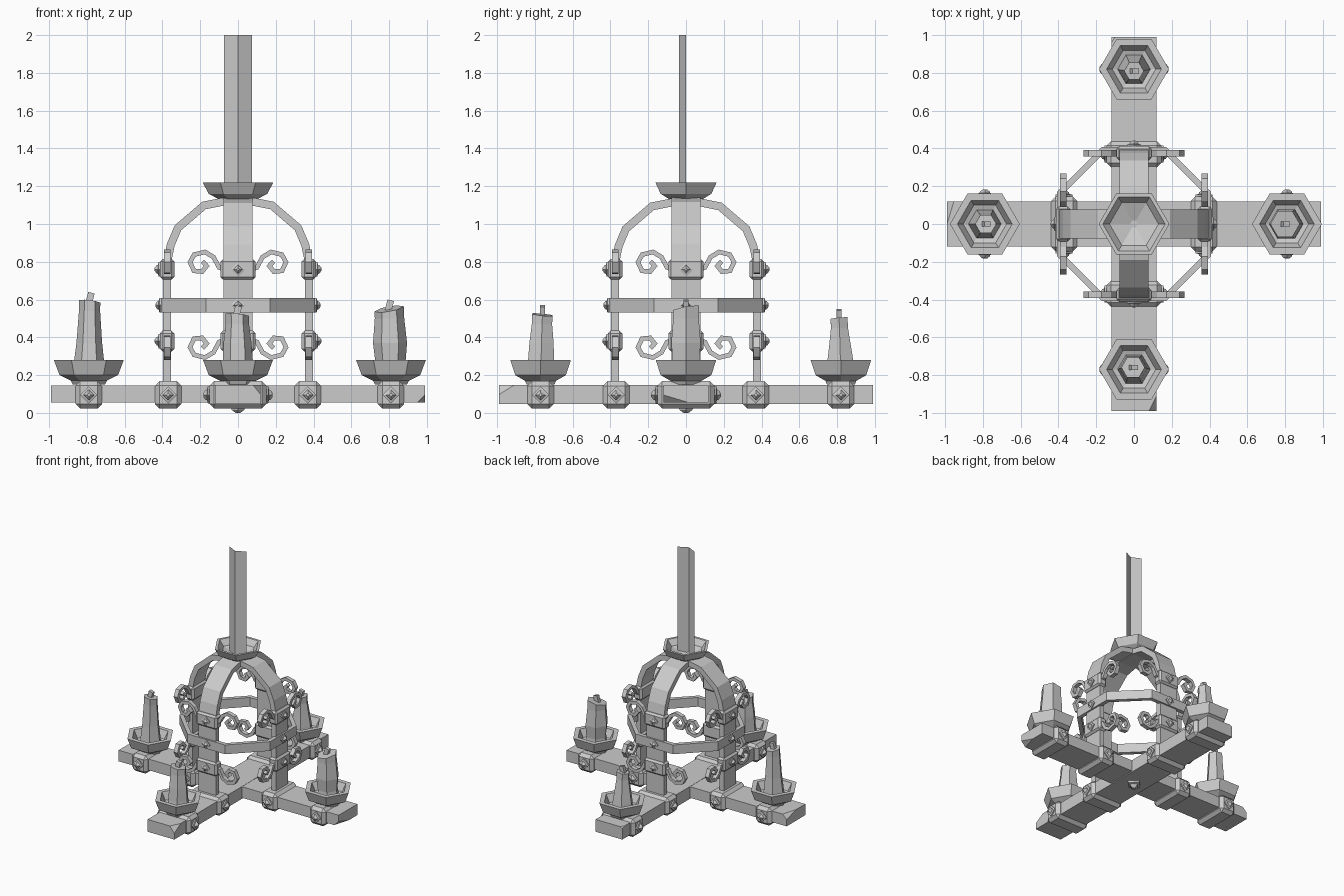
import bpy, bmesh
from math import pi, cos, sin, radians
from mathutils import Matrix, Vector

if "Cube" in bpy.data.objects:
    bpy.data.objects.remove(bpy.data.objects["Cube"])

grey = bpy.data.materials.new("plain_grey")
grey.use_nodes = True
grey.diffuse_color = (0.6, 0.6, 0.6, 1)
grey.node_tree.nodes["Principled BSDF"].inputs["Base Color"].default_value = (0.6, 0.6, 0.6, 1)

UPRIGHT = Matrix.Rotation(pi / 2, 4, 'X')   # local y becomes z


def turn(k):
    return Matrix.Rotation(k * pi / 2, 4, 'Z')


def finish(name, bm, matrix=Matrix()):
    bm.transform(matrix)
    bmesh.ops.recalc_face_normals(bm, faces=bm.faces)
    mesh = bpy.data.meshes.new(name)
    bm.to_mesh(mesh)
    bm.free()
    mesh.materials.append(grey)
    obj = bpy.data.objects.new(name, mesh)
    bpy.context.collection.objects.link(obj)


def block(name, size, matrix, bevel=0, chips=()):
    """Box with optional chamfer; chips are (point, outward normal) cuts."""
    bm = bmesh.new()
    bmesh.ops.create_cube(bm, size=1, matrix=Matrix.Diagonal((*size, 1)))
    if bevel:
        bmesh.ops.bevel(bm, geom=bm.edges[:], offset=bevel, segments=1, affect='EDGES')
    for point, normal in chips:
        bmesh.ops.bisect_plane(bm, geom=bm.verts[:] + bm.edges[:] + bm.faces[:],
                               plane_co=point, plane_no=normal, clear_outer=True)
        bmesh.ops.holes_fill(bm, edges=bm.edges[:], sides=0)
    finish(name, bm, matrix)


def lathe(name, profile, matrix, sides=6, lean=(0, 0), slant=0):
    """Faceted turned shape; lean shifts the upper rings, slant tips the last one."""
    bm = bmesh.new()
    rings = []
    for i, (r, z) in enumerate(profile):
        f = i / (len(profile) - 1)
        tip = slant if i == len(profile) - 1 else 0
        ring = []
        for k in range(sides):
            a = 2 * pi * k / sides
            x, y = r * cos(a), r * sin(a)
            ring.append(bm.verts.new((x + lean[0] * f, y + lean[1] * f, z + tip * (x + y))))
        rings.append(ring)
    for low, high in zip(rings, rings[1:]):
        for k in range(sides):
            n = (k + 1) % sides
            bm.faces.new((low[k], low[n], high[n], high[k]))
    bm.faces.new(rings[0])
    bm.faces.new(rings[-1])
    finish(name, bm, matrix)


def ribbon(name, path, thick, width, matrix, closed=False):
    """Flat bar that follows a 2D path with mitred corners."""
    bm = bmesh.new()
    pts = [Vector(p) for p in path]
    count = len(pts)
    sections = []
    for i, p in enumerate(pts):
        before = pts[i - 1] if closed or i else None
        after = pts[(i + 1) % count] if closed or i < count - 1 else None
        d1 = (p - before).normalized() if before else (after - p).normalized()
        d2 = (after - p).normalized() if after else d1
        mid = (d1 + d2).normalized()
        n = Vector((-mid.y, mid.x)) * (thick / 2 / max(mid.dot(d1), 0.6))
        sections.append([bm.verts.new((*(p + s * n), w * width / 2))
                         for s, w in ((1, 1), (1, -1), (-1, -1), (-1, 1))])
    pairs = list(zip(sections, sections[1:]))
    if closed:
        pairs.append((sections[-1], sections[0]))
    else:
        bm.faces.new(sections[0])
        bm.faces.new(sections[-1])
    for a, b in pairs:
        for k in range(4):
            n = (k + 1) % 4
            bm.faces.new((a[k], a[n], b[n], b[k]))
    finish(name, bm, matrix)


def rivet(name, place, direction, scale=1.0):
    spin = Vector(direction).to_track_quat('Z', 'Y').to_matrix().to_4x4()
    lathe(name, [(.045, -.01), (.045, .01), (.028, .014), (.026, .022), (.01, .034)],
          Matrix.Translation(place) @ spin @ Matrix.Scale(scale, 4), sides=4)


# crossed beams, with chipped ends
block("cross_beam", (1.98, .24, .09), Matrix.Translation((0, 0, .1)),
      chips=[((.95, -.12, -.045), (1, -.3, -1)), ((-.96, .1, .045), (-1, .3, 1))])
block("long_beam", (.24, 1.98, .1), Matrix.Translation((0, 0, .097)),
      chips=[((.08, -.99, .05), (1, -.5, .8)), ((-.1, .99, .05), (-.6, .4, 1))])
rivet("bottom_rivet", (0, 0, .045), (0, 0, -1), 1.32)

# beam collars with side rivets: one at each candle, one at each strap foot
arms = [("front", 0, .77), ("left", 1, .81), ("back", 2, .82), ("right", 3, .79)]
for name, k, reach in arms:
    for part, dist, wide in (("candle", reach, .3), ("strap", .37, .29)):
        place = turn(k) @ Matrix.Translation((0, -dist, .095))
        block(f"{name}_{part}_collar", (wide, .14, .145), place, bevel=.024)
        for s in (-1, 1):
            side = turn(k) @ Vector((s, 0, 0))
            rivet(f"{name}_{part}_collar_rivet",
                  place @ Vector((s * wide / 2, 0, 0)), side)

# drip cups and candles
CUP = [(.085, .15), (.095, .17), (.155, .2), (.185, .28), (.145, .28), (.115, .22), (.08, .21)]
candles = {"front": (.52, .062, (-.005, .01), -.1), "left": (.55, .078, (-.01, 0), .18),
           "back": (.5, .052, (0, -.01), .1), "right": (.59, .056, (.005, 0), -.12)}
for name, k, reach in arms:
    base = Matrix.Translation(turn(k) @ Vector((0, -reach, 0)))
    lathe(f"{name}_cup", CUP, base)
    top, r, lean, slant = candles[name]
    lathe(f"{name}_candle", [(.088, .2), (.08, .27), (r + .012, .37), (r, top - .05), (r, top)],
          base, lean=lean, slant=slant)
    block(f"{name}_wick", (.035, .028, .07),
          base @ Matrix.Translation((*lean, top + .012)) @ Matrix.Rotation(radians(15), 4, 'Y'))

# two arched straps crossing at the top
half = [(.375, .13), (.375, .8), (.356, .89), (.318, .98), (.18, 1.098), (.08, 1.118)]
arch = half + [(-x, z) for x, z in reversed(half)]
ribbon("side_arch", arch, .042, .155, UPRIGHT)
ribbon("front_arch", [(x, z - .005) for x, z in arch], .042, .155, turn(1) @ UPRIGHT)

# octagonal hoop round the straps
hoop = [(.425 * cos(pi / 8 + k * pi / 4), .425 * sin(pi / 8 + k * pi / 4)) for k in range(8)]
ribbon("hoop", hoop, .032, .075, Matrix.Translation((0, 0, .57)), closed=True)

# clamps, rivets and scrolls on every strap
SCROLL = [(.06, .755), (.1, .77), (.13, .825), (.175, .852), (.232, .838), (.254, .798),
          (.233, .752), (.19, .748), (.166, .778), (.188, .803)]
for name, k, reach in arms:
    out = turn(k) @ Vector((0, -1, 0))
    rivet(f"{name}_hoop_rivet", out * .408 + Vector((0, 0, .57)), out, .85)
    for level, z in (("upper", .76), ("lower", .38)):
        block(f"{name}_{level}_clamp", (.185, .075, .11),
              turn(k) @ Matrix.Translation((0, -.375, z)), bevel=.014)
        rivet(f"{name}_{level}_clamp_rivet", out * .412 + Vector((0, 0, z)), out, .85)
        for s in (-1, 1):
            path = [(s * x, v if level == "upper" else 1.145 - v) for x, v in SCROLL]
            ribbon(f"{name}_{level}_scroll", path, .024, .034,
                   turn(k) @ Matrix.Translation((0, -.375, 0)) @ UPRIGHT)

# top bowl
lathe("top_bowl", [(.075, 1.11), (.09, 1.125), (.155, 1.16), (.187, 1.22),
                   (.165, 1.22), (.13, 1.175), (.02, 1.14)], Matrix())

# folded hanging strip
bm = bmesh.new()
low, high = [[bm.verts.new((x, y, z)) for x, y in ((-.075, 0), (0, -.038), (.075, 0))]
             for z in (1.13, 2)]
for i in range(2):
    bm.faces.new((low[i], low[i + 1], high[i + 1], high[i]))
finish("hanging_strip", bm)
